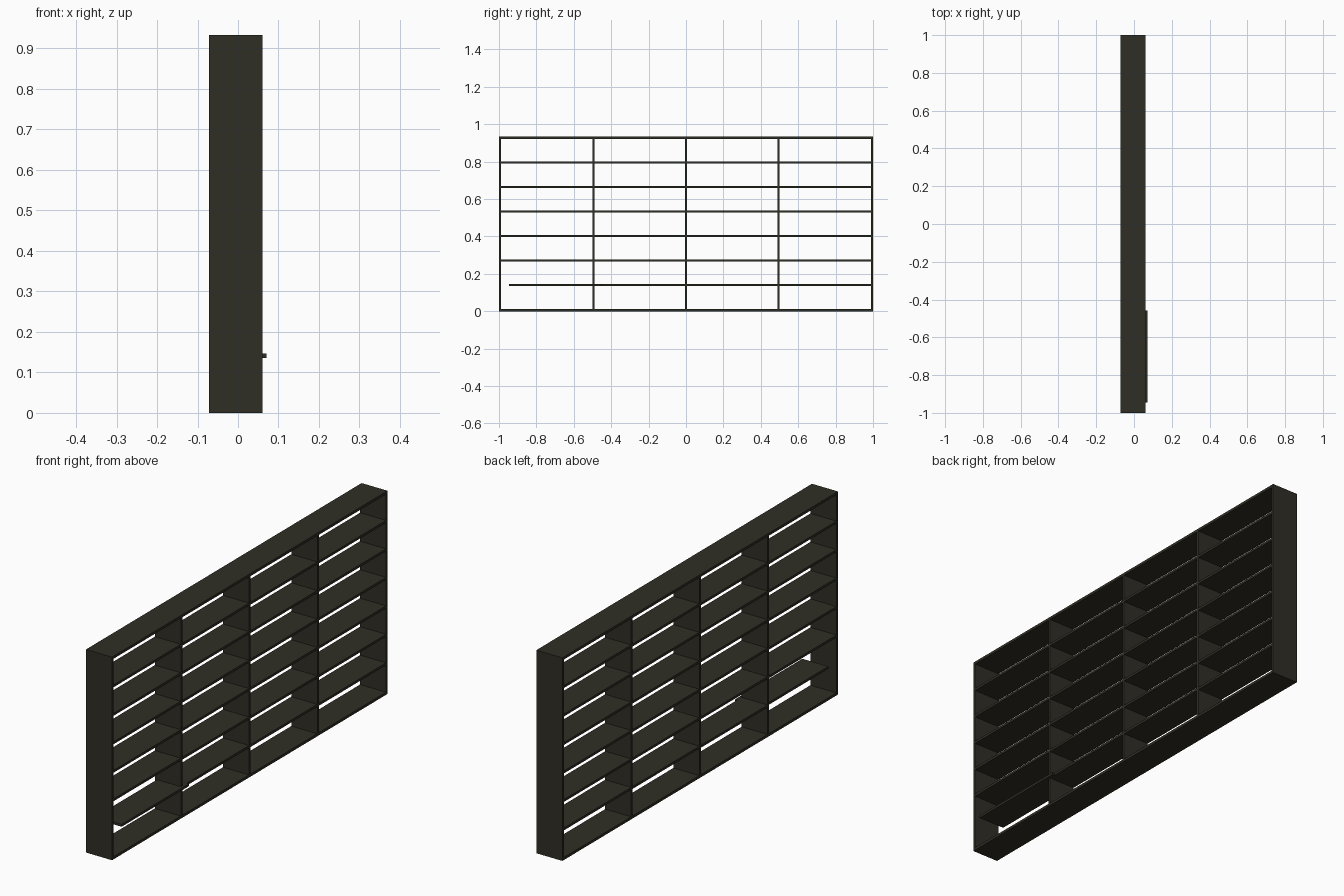
import bpy

if "Cube" in bpy.data.objects:
    bpy.data.objects.remove(bpy.data.objects["Cube"])

mat = bpy.data.materials.new("dark olive brown")
mat.diffuse_color = (0.028, 0.027, 0.018, 1)
mat.use_nodes = True
mat.node_tree.nodes["Principled BSDF"].inputs["Base Color"].default_value = mat.diffuse_color


def box(name, x, y, z):
    """Axis-aligned board from (min, max) ranges."""
    bpy.ops.mesh.primitive_cube_add(size=1, location=[sum(r) / 2 for r in (x, y, z)])
    o = bpy.context.object
    o.name = name
    o.scale = [r[1] - r[0] for r in (x, y, z)]
    bpy.ops.object.transform_apply(location=False, rotation=False, scale=True)
    o.data.materials.append(mat)
    return o


DEPTH = (-0.072, 0.060)
H, T = 0.933, 0.011

# outer frame
box("bottom_board", DEPTH, (-1, 1), (0, 0.012))
box("top_board", DEPTH, (-1, 1), (H - 0.012, H))
box("left_side", DEPTH, (-1, -1 + T), (0.012, H - 0.012))
box("right_side", DEPTH, (1 - T, 1), (0.012, H - 0.012))

# upright dividers
divs = [-0.495, 0.0, 0.495]
for i, y in enumerate(divs):
    box(f"divider_{i}", DEPTH, (y - T / 2, y + T / 2), (0.012, H - 0.012))

# shelves in each bay; the lowest shelf of the first bay has slipped out of place
edges = [-0.995] + divs + [0.995]
for row in range(6):
    z = 0.1415 + 0.1308 * row
    for bay in range(4):
        y = (edges[bay] + T / 2, edges[bay + 1] - T / 2)
        x = DEPTH
        if row == 0 and bay == 0:
            y = (-0.946, -0.458)
            x = (DEPTH[0] + 0.011, DEPTH[1] + 0.011)
        box(f"shelf_{row}_{bay}", x, y, (z - T / 2, z + T / 2))
